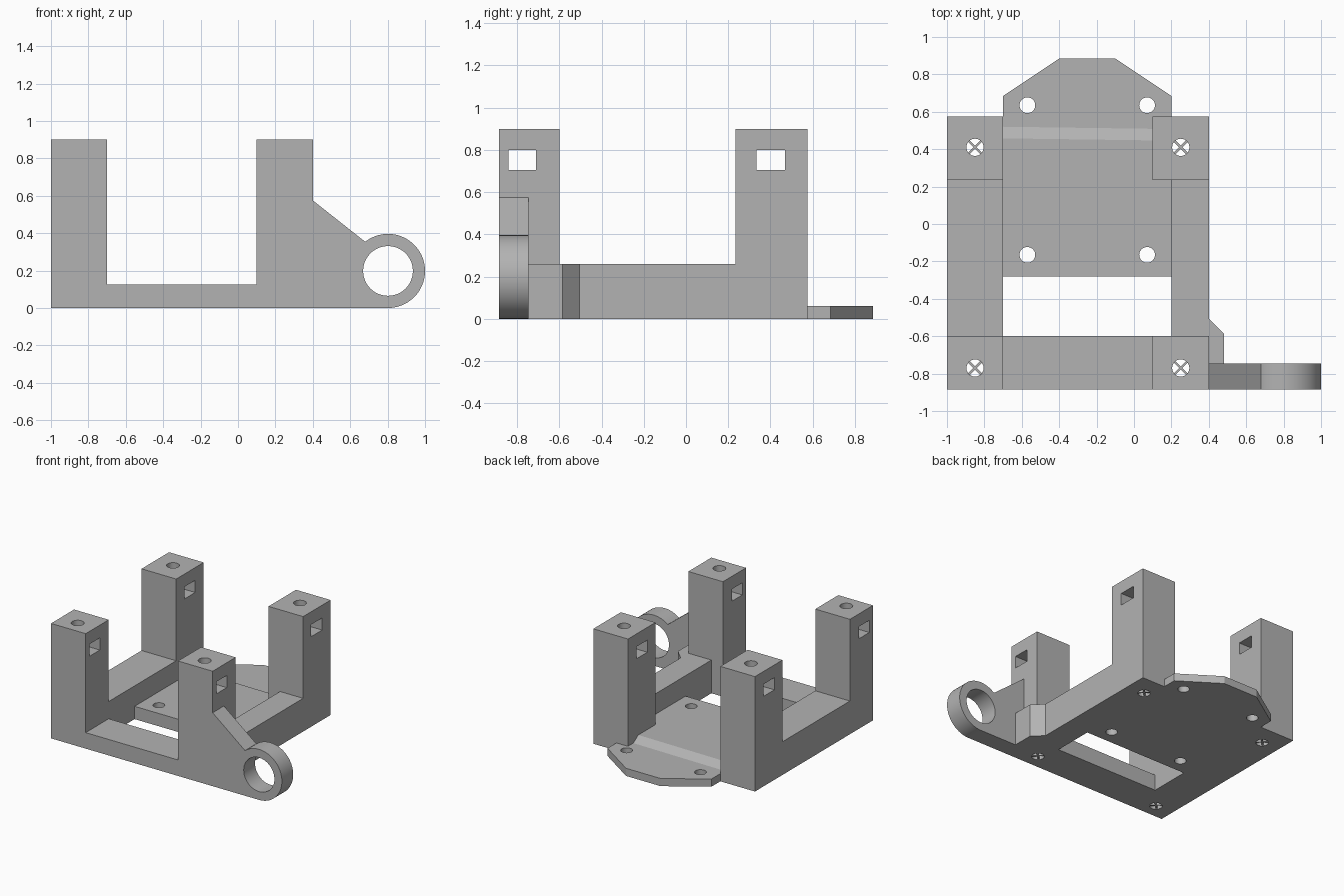
import bpy, bmesh
from math import cos, sin, radians
from mathutils import Vector, Matrix

cube = bpy.data.objects.get("Cube")
if cube:
    bpy.data.objects.remove(cube)

grey = bpy.data.materials.new("matte grey")
grey.use_nodes = True
grey.diffuse_color = (0.45, 0.45, 0.45, 1)
grey.node_tree.nodes["Principled BSDF"].inputs["Base Color"].default_value = (0.45, 0.45, 0.45, 1)


def prism(name, outline, axis, lo, hi):
    """Extrude a 2D outline along an axis, from lo to hi."""
    place = {"x": lambda u, v: (lo, u, v),
             "y": lambda u, v: (u, lo, v),
             "z": lambda u, v: (u, v, lo)}[axis]
    bm = bmesh.new()
    face = bm.faces.new([bm.verts.new(place(u, v)) for u, v in outline])
    ext = bmesh.ops.extrude_face_region(bm, geom=[face])
    shift = Vector([hi - lo if a == axis else 0 for a in "xyz"])
    bmesh.ops.translate(bm, vec=shift,
                        verts=[e for e in ext["geom"] if isinstance(e, bmesh.types.BMVert)])
    bmesh.ops.recalc_face_normals(bm, faces=bm.faces)
    mesh = bpy.data.meshes.new(name)
    bm.to_mesh(mesh)
    bm.free()
    mesh.materials.append(grey)
    obj = bpy.data.objects.new(name, mesh)
    bpy.context.collection.objects.link(obj)
    return obj


def box(name, x, y, z):
    return prism(name, [(x[0], y[0]), (x[1], y[0]), (x[1], y[1]), (x[0], y[1])], "z", *z)


def arc(cu, cv, r, start=0, end=360, n=48):
    step = (end - start) / n
    count = n if end - start == 360 else n + 1
    return [(cu + r * cos(radians(start + i * step)),
             cv + r * sin(radians(start + i * step))) for i in range(count)]


def activate(obj):
    bpy.ops.object.select_all(action="DESELECT")
    obj.select_set(True)
    bpy.context.view_layer.objects.active = obj


def cut(obj, *cutters):
    for cutter in cutters:
        cutter.hide_render = True
        activate(obj)
        mod = obj.modifiers.new("cut", "BOOLEAN")
        mod.operation = "DIFFERENCE"
        mod.solver = "EXACT"
        mod.object = cutter
        bpy.ops.object.modifier_apply(modifier=mod.name)
        bpy.data.objects.remove(cutter)
    activate(obj)
    bpy.ops.object.shade_smooth_by_angle(angle=radians(30))


FRONT, BACK = (-0.885, -0.6), (0.235, 0.575)

# Corner posts, each with a screw bore, a nut slot and a thin cross in the bore
for side, x, cx in (("right", (-1, -0.7), -0.85), ("left", (0.1, 0.4), 0.25)):
    for end, y, cy, slot in (("front", FRONT, -0.77, (-0.84, -0.71)),
                             ("back", BACK, 0.41, (0.335, 0.47))):
        post = box(f"{end}_{side}_post", x, y, (0, 0.9))
        cut(post,
            prism("bore", arc(cx, cy, 0.046, n=32), "z", -0.1, 1),
            box("slot", (x[0] - 0.1, x[1] + 0.1), slot, (0.705, 0.8)))
        for turn in (45, 135):
            vane = box(f"{end}_{side}_bore_vane", (-0.046, 0.046), (-0.006, 0.006), (0.005, 0.06))
            vane.data.transform(Matrix.Translation((cx, cy, 0)) @ Matrix.Rotation(radians(turn), 4, "Z"))

# Side rails and low front bar
box("right_rail", (-1, -0.7), (FRONT[1], BACK[0]), (0, 0.26))
box("left_rail", (0.2, 0.4), (FRONT[1], BACK[0]), (0, 0.26))
box("front_bar", (-0.7, 0.1), FRONT, (0, 0.125))

# Floor deck with a slightly skewed ramp down to the rear tongue
deck = prism("floor_deck", [(-0.28, 0), (-0.28, 0.1), (0.458, 0.1), (0.52, 0.06), (0.52, 0)],
             "x", -0.7, 0.2)
for v in deck.data.vertices:
    if v.co.y > 0 and v.co.x > 0:
        v.co.y -= 0.0125
cut(deck, *[prism("hole", arc(x, -0.165, 0.042, n=32), "z", -0.1, 0.3) for x in (-0.57, 0.07)])

tongue = prism("rear_tongue", [(-0.7, 0.5), (0.2, 0.5), (0.2, 0.685), (-0.1, 0.885),
                               (-0.4, 0.885), (-0.7, 0.685)], "z", 0, 0.06)
cut(tongue, *[prism("hole", arc(x, 0.635, 0.042, n=32), "z", -0.1, 0.3) for x in (-0.57, 0.07)])

# Side arm ending in a ring, with a gusset behind it
arm = prism("ring_arm", [(0.4, 0)] + arc(0.802, 0.198, 0.198, -90, 128) + [(0.4, 0.575)],
            "y", -0.885, -0.745)
cut(arm, prism("ring_hole", arc(0.802, 0.198, 0.133), "y", -1, -0.6))
prism("arm_gusset", [(0.4, -0.745), (0.48, -0.745), (0.48, -0.585), (0.4, -0.505)], "z", 0, 0.26)
